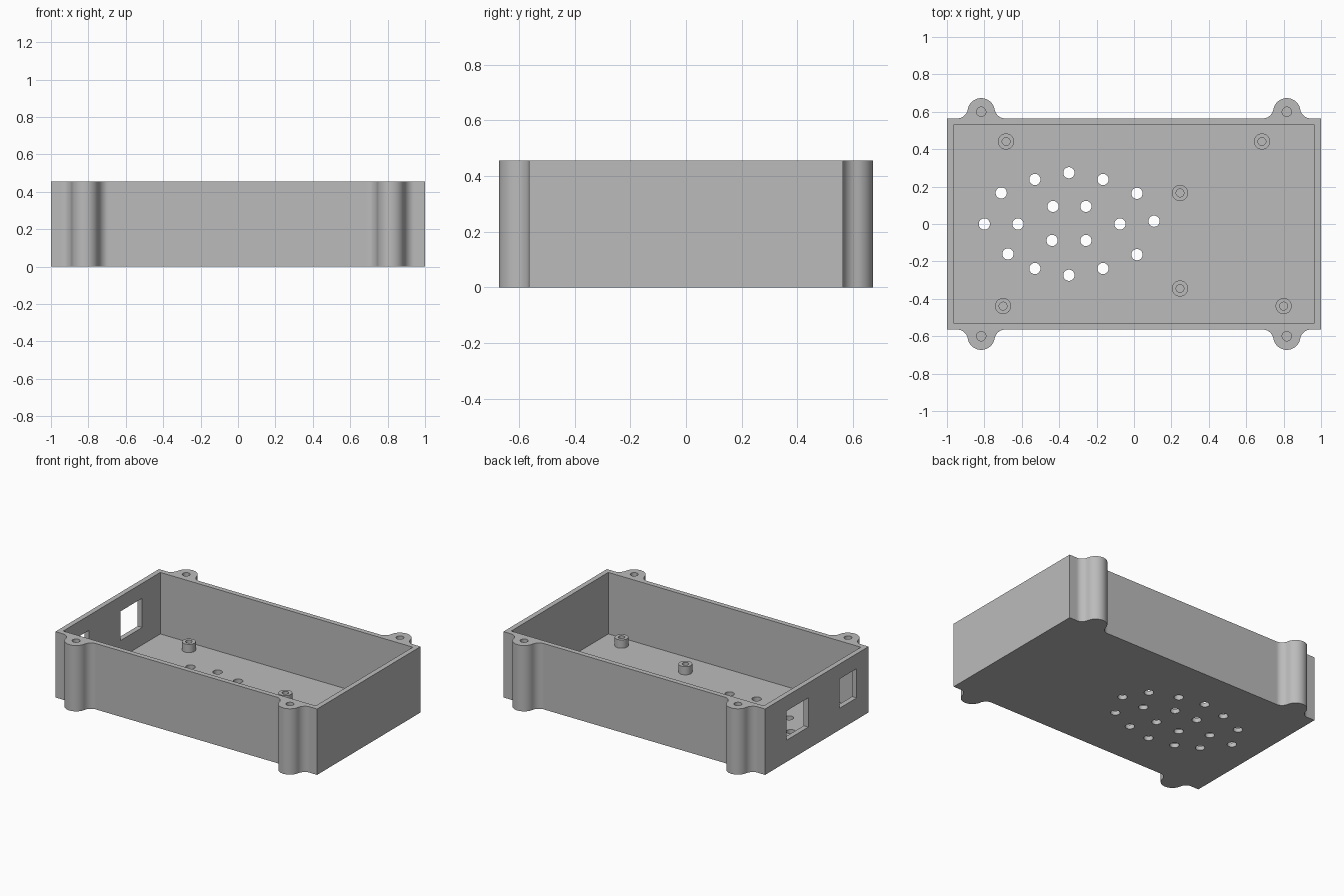
import bpy
import bmesh
from math import sin, cos, pi, radians
from mathutils import Matrix, Vector

cube = bpy.data.objects.get("Cube")
if cube:
    bpy.data.objects.remove(cube)

# Overall sizes
HX, HY, H = 1.0, 0.565, 0.455
WALL, FLOOR = 0.035, 0.03
EAR_X, EAR_Y, EAR_R, FILLET = 0.817, 0.6, 0.073, 0.06

grey = bpy.data.materials.new("plain grey")
grey.use_nodes = True
colour = (0.5, 0.5, 0.5, 1)
grey.diffuse_color = colour
grey.node_tree.nodes["Principled BSDF"].inputs["Base Color"].default_value = colour


def make_object(name, bm):
    bmesh.ops.recalc_face_normals(bm, faces=bm.faces[:])
    mesh = bpy.data.meshes.new(name)
    bm.to_mesh(mesh)
    bm.free()
    mesh.materials.append(grey)
    ob = bpy.data.objects.new(name, mesh)
    bpy.context.collection.objects.link(ob)
    return ob


def add_box(bm, low, high):
    low, high = Vector(low), Vector(high)
    size = Matrix.Diagonal((*(high - low), 1))
    bmesh.ops.create_cube(bm, size=1, matrix=Matrix.Translation((low + high) / 2) @ size)


def add_cylinder(bm, x, y, radius, z0, z1):
    bmesh.ops.create_cone(bm, cap_ends=True, segments=32, radius1=radius, radius2=radius,
                          depth=z1 - z0, matrix=Matrix.Translation((x, y, (z0 + z1) / 2)))


def cut(target, bm):
    cutter = make_object("cutter", bm)
    cutter.hide_render = True
    mod = target.modifiers.new("cut", "BOOLEAN")
    mod.operation = "DIFFERENCE"
    mod.solver = "EXACT"
    mod.object = cutter
    bpy.context.view_layer.objects.active = target
    bpy.ops.object.modifier_apply(modifier=mod.name)
    bpy.data.objects.remove(cutter)


def smooth(ob):
    bpy.ops.object.select_all(action="DESELECT")
    ob.select_set(True)
    bpy.context.view_layer.objects.active = ob
    bpy.ops.object.shade_smooth_by_angle(angle=radians(30))


def ear_half():
    """Half of an ear outline, from its tip down a dome and a concave fillet to the wall."""
    rise = EAR_Y - HY
    tilt = radians(10)
    pts = []
    for i in range(11):
        a = pi / 2 + (tilt - pi / 2) * i / 10
        pts.append((EAR_R * cos(a), rise + EAR_R * sin(a)))
    reach = EAR_R + FILLET
    cx, cy = reach * cos(tilt), rise + reach * sin(tilt)
    for i in range(1, 9):
        a = pi + tilt + (pi / 2 - tilt) * i / 8
        pts.append((cx + FILLET * cos(a), max(cy + FILLET * sin(a), 0)))
    pts[-1] = (pts[-1][0], 0)
    return pts


# Case body: outline with four screw ears, extruded to full height
half = ear_half()
ear = [(-u, v) for u, v in reversed(half[1:])] + half
back = [(-HX, HY)]
for side in (-1, 1):
    back += [(side * EAR_X + u, HY + v) for u, v in ear]
back.append((HX, HY))
outline = back + [(-x, -y) for x, y in back]
bm = bmesh.new()
base = bm.faces.new([bm.verts.new((x, y, 0)) for x, y in outline])
top = bmesh.ops.extrude_face_region(bm, geom=[base])
bmesh.ops.translate(bm, vec=(0, 0, H),
                    verts=[g for g in top["geom"] if isinstance(g, bmesh.types.BMVert)])
case = make_object("case_body", bm)

# Hollow interior
bm = bmesh.new()
add_box(bm, (WALL - HX, WALL - HY, FLOOR), (HX - WALL, HY - WALL, H + 0.1))
cut(case, bm)

# Two connector windows in one end wall
bm = bmesh.new()
for y0, y1 in ((0.093, 0.333), (-0.435, -0.248)):
    add_box(bm, (-HX - 0.1, y0, 0.15), (-HX + 0.1, y1, 0.352))
cut(case, bm)

# Blind screw holes in the ears
bm = bmesh.new()
for sx in (-1, 1):
    for sy in (-1, 1):
        add_cylinder(bm, sx * EAR_X, sy * EAR_Y, 0.025, 0.2, H + 0.1)
cut(case, bm)

# Vent holes through the floor
vents = [(-0.80, 0), (-0.62, 0), (-0.075, 0), (0.107, 0.015), (-0.71, 0.166), (-0.674, -0.16),
         (-0.433, 0.094), (-0.257, 0.094), (-0.438, -0.088), (-0.257, -0.088)]
for x, y in ((-0.53, 0.238), (-0.348, 0.274), (-0.166, 0.238), (0.016, 0.164)):
    vents += [(x, y), (x, -y)]
bm = bmesh.new()
for x, y in vents:
    add_cylinder(bm, x, y, 0.03, -0.1, FLOOR + 0.05)
cut(case, bm)
smooth(case)

# Hollow mounting posts on the floor
posts = [(-0.684, 0.441), (0.684, 0.441), (0.246, 0.166),
         (0.246, -0.345), (-0.70, -0.439), (0.80, -0.439)]
for n, (x, y) in enumerate(posts, 1):
    bm = bmesh.new()
    add_cylinder(bm, x, y, 0.043, FLOOR, 0.087)
    post = make_object(f"mounting_post_{n}", bm)
    bm = bmesh.new()
    add_cylinder(bm, x, y, 0.021, FLOOR + 0.005, 0.15)
    cut(post, bm)
    smooth(post)
